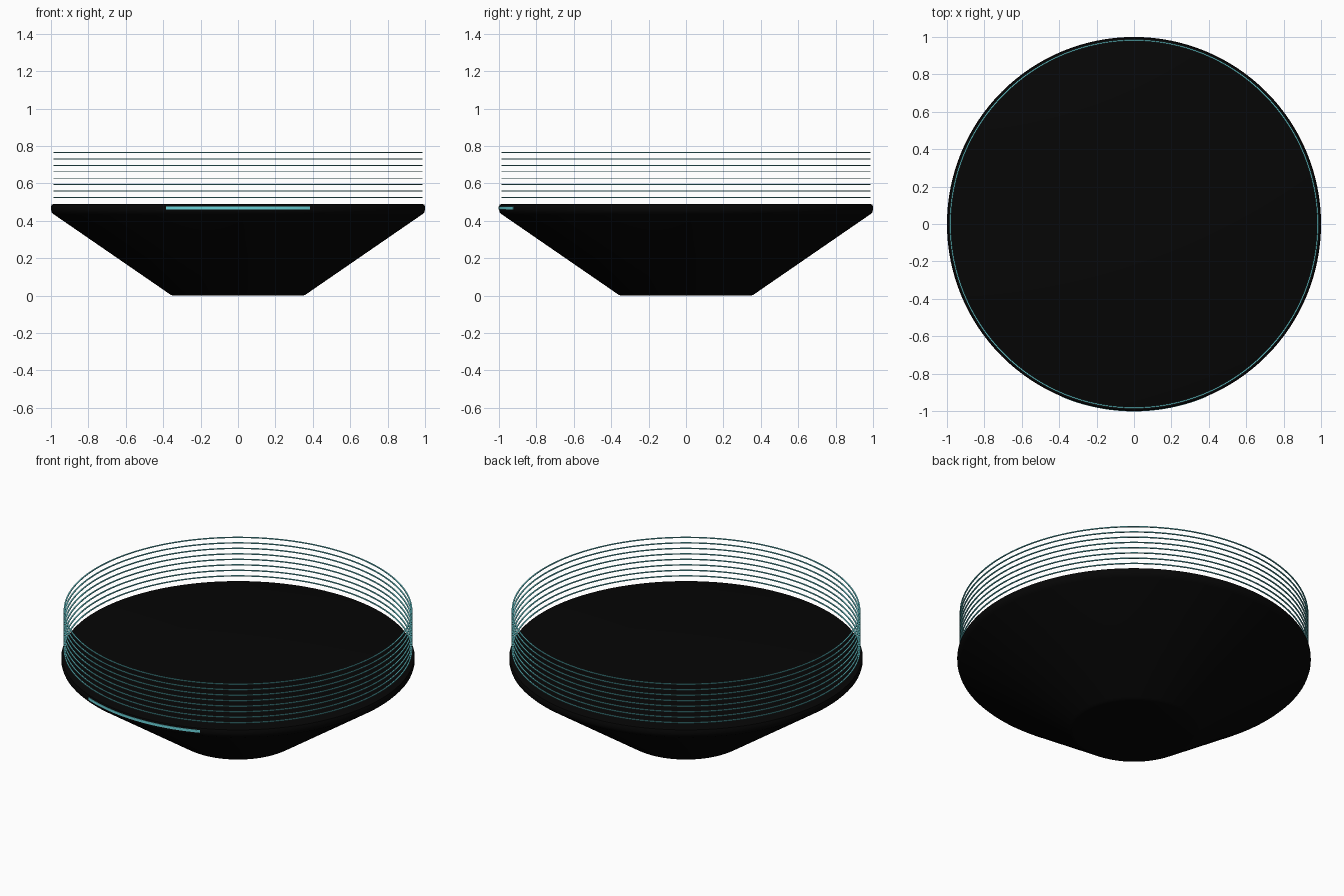
import bpy
import bmesh
from math import sin, cos, pi, radians

cube = bpy.data.objects.get("Cube")
if cube:
    bpy.data.objects.remove(cube, do_unlink=True)


def material(name, rgb):
    mat = bpy.data.materials.new(name)
    mat.use_nodes = True
    mat.diffuse_color = (*rgb, 1)
    mat.node_tree.nodes["Principled BSDF"].inputs["Base Color"].default_value = (*rgb, 1)
    return mat


black = material("matte black", (0.0017, 0.0017, 0.0017))
teal = material("light teal", (0.15, 0.66, 0.70))


def sweep(name, profile, mat, start=0, angle=2 * pi, steps=128, closed=False):
    """Turn a profile of (radius, z) points about the z axis."""
    bm = bmesh.new()
    verts = [bm.verts.new((r * cos(start), r * sin(start), z)) for r, z in profile]
    pairs = list(zip(verts, verts[1:]))
    if closed:
        pairs.append((verts[-1], verts[0]))
    edges = [bm.edges.new(p) for p in pairs]
    full = angle > 6.28
    bmesh.ops.spin(bm, geom=verts + edges, cent=(0, 0, 0), axis=(0, 0, 1),
                   angle=angle, steps=steps, use_merge=full)
    bmesh.ops.remove_doubles(bm, verts=bm.verts, dist=0.0001)
    bmesh.ops.holes_fill(bm, edges=[e for e in bm.edges if e.is_boundary], sides=0)
    bmesh.ops.recalc_face_normals(bm, faces=bm.faces)
    mesh = bpy.data.meshes.new(name)
    bm.to_mesh(mesh)
    bm.free()
    obj = bpy.data.objects.new(name, mesh)
    bpy.context.collection.objects.link(obj)
    mesh.materials.append(mat)
    bpy.ops.object.select_all(action="DESELECT")
    obj.select_set(True)
    bpy.context.view_layer.objects.active = obj
    bpy.ops.object.shade_smooth_by_angle(angle=radians(35))
    return obj


# Tapered base with softened foot and rim
sweep("base", [(0, 0), (0.345, 0), (0.357, 0.003), (0.368, 0.01),
               (0.984, 0.434), (0.996, 0.446), (1, 0.459), (1, 0.475),
               (0.996, 0.486), (0.985, 0.49), (0, 0.49)], black)

# Light strip curved around the front of the rim
half = radians(22.6)
sweep("front_light_strip", [(0.99, 0.46), (1.002, 0.46), (1.002, 0.476), (0.99, 0.476)],
      teal, start=-pi / 2 - half, angle=2 * half, steps=32, closed=True)

# Stack of thin flat hoops floating above the rim
inner, outer, thick = 0.979, 0.9865, 0.0048
for i in range(8):
    low = 0.5225 + i * 0.0343
    high = low + thick
    sweep(f"hoop_{i + 1}", [(inner, low), (outer, low), (outer, high), (inner, high)],
          teal, closed=True)
